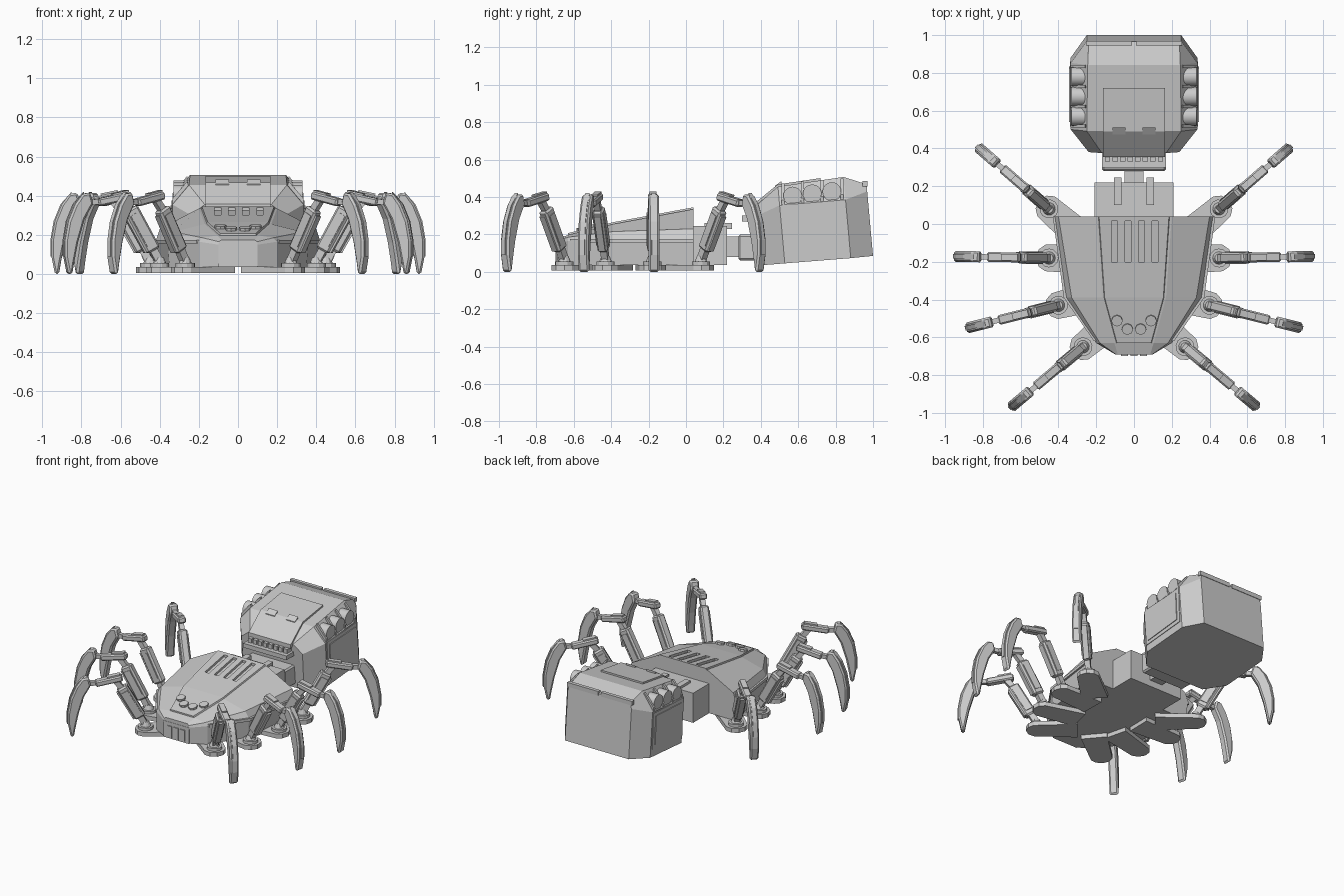
import bpy, bmesh, math
from mathutils import Matrix, Vector

if "Cube" in bpy.data.objects:
    bpy.data.objects.remove(bpy.data.objects["Cube"])

grey = bpy.data.materials.new("light_grey")
grey.diffuse_color = (0.6, 0.6, 0.6, 1)
grey.use_nodes = True
grey.node_tree.nodes["Principled BSDF"].inputs["Base Color"].default_value = grey.diffuse_color


def finish(name, bm, matrix=None, bevel=0, smooth=False):
    bmesh.ops.recalc_face_normals(bm, faces=bm.faces)
    me = bpy.data.meshes.new(name)
    bm.to_mesh(me)
    bm.free()
    me.materials.append(grey)
    ob = bpy.data.objects.new(name, me)
    bpy.context.collection.objects.link(ob)
    if matrix:
        ob.matrix_world = matrix
    if bevel:
        mod = ob.modifiers.new("bevel", 'BEVEL')
        mod.width, mod.segments = bevel, 1
    if smooth:
        for o in bpy.context.selected_objects:
            o.select_set(False)
        ob.select_set(True)
        bpy.context.view_layer.objects.active = ob
        bpy.ops.object.shade_smooth_by_angle()
    return ob


def loft(name, rings, **kw):
    bm = bmesh.new()
    vs = [[bm.verts.new(p) for p in ring] for ring in rings]
    n = len(vs[0])
    for a, b in zip(vs, vs[1:]):
        for i in range(n):
            bm.faces.new((a[i], a[(i + 1) % n], b[(i + 1) % n], b[i]))
    bm.faces.new(vs[0])
    bm.faces.new(vs[-1])
    return finish(name, bm, **kw)


def box(name, x, y, z, **kw):
    return loft(name, [[(x[0], y[0], h), (x[1], y[0], h), (x[1], y[1], h), (x[0], y[1], h)] for h in z], **kw)


def disc(name, r, z0, z1, n=16, r2=None, **kw):
    def ring(q, z):
        return [(q * math.cos(math.tau * i / n), q * math.sin(math.tau * i / n), z) for i in range(n)]
    return loft(name, [ring(r, z0), ring(r if r2 is None else r2, z1)], **kw)


def prism(name, pts, half, **kw):
    # side profile in (radius, height), extruded across
    return loft(name, [[(r, t, z) for r, z in pts] for t in (-half, half)], **kw)


def bar(name, a, b, thick, half, **kw):
    a, b = Vector(a), Vector(b)
    d = (b - a).normalized() * thick / 2
    n = Vector((-d.y, d.x))
    return prism(name, [a + n, b + n, b - n, a - n], half, **kw)


def cut(target, cutter):
    mod = target.modifiers.new("cut", 'BOOLEAN')
    mod.operation, mod.object, mod.solver = 'DIFFERENCE', cutter, 'EXACT'
    cutter.hide_render = True
    cutter.hide_set(True)


def sym(y, half, shear=0):
    # mirrored cross-section from its right half
    pts = half + [(-x, z) for x, z in reversed(half)]
    return [(x, y + (0.25 - z) * shear, z) for x, z in pts]


# Main hull
hull = loft("hull", [
    sym(0.04, [(0.40, 0.035), (0.42, 0.17), (0.40, 0.23), (0.20, 0.335)]),
    sym(-0.39, [(0.35, 0.035), (0.36, 0.17), (0.33, 0.215), (0.17, 0.255)]),
    sym(-0.63, [(0.20, 0.035), (0.20, 0.165), (0.18, 0.185), (0.105, 0.197)]),
    sym(-0.69, [(0.09, 0.035), (0.10, 0.15), (0.097, 0.165), (0.085, 0.175)])])

# Raised spine panel, following the roof slope
spine = loft("spine_panel", [
    sym(y, [(w, z - 0.02), (w - 0.01, z + 0.01)]) for y, w, z in
    [(0.04, 0.195, 0.335), (-0.39, 0.165, 0.255), (-0.63, 0.10, 0.197)]])
for i in range(4):
    x = -0.12 + i * 0.072
    c = box("vent_cutter", (x, x + 0.032), (-0.20, 0.015), (0.315, 0.5))
    for v in c.data.vertices:
        if v.co.z < 0.4:
            v.co.z = 0.329 + 0.186 * (v.co.y - 0.04)
    cut(spine, c)
    cut(hull, c)

# Eyes
for x, y in ((-0.09, -0.51), (-0.035, -0.555), (0.035, -0.555), (0.09, -0.51)):
    z = 0.265 + 0.242 * (y + 0.39)
    disc("eye", 0.03, -0.01, 0.014, 8,
         matrix=Matrix.Translation((x, y, z)) @ Matrix.Rotation(0.237, 4, 'X'))

# Front grille, side ledges
box("snout_plate", (-0.1, 0.1), (-0.692, -0.62), (0.035, 0.15))
for x in (-0.05, 0, 0.05):
    box("grille_bar", (x - 0.018, x + 0.018), (-0.699, -0.69), (0.045, 0.125))
for s in (-1, 1):
    loft("side_ledge", [[(s * (x + d), y, z) for d, z in
                         ((-0.02, 0.155), (0.012, 0.155), (0.012, 0.175), (-0.02, 0.175))]
                        for x, y in ((0.418, 0.04), (0.36, -0.39), (0.20, -0.62))])

# Rear block, neck and coupling
box("rear_block", (-0.21, 0.21), (0.03, 0.22), (0.035, 0.245))
for s in (-1, 1):
    box("rear_finger", (s * 0.085 - 0.02, s * 0.085 + 0.02), (0.10, 0.245), (0.23, 0.262))
box("neck", (-0.05, 0.05), (0.2, 0.32), (0.08, 0.19))
box("coupling", (-0.17, 0.17), (0.28, 0.42), (0.06, 0.20), bevel=0.01)

# Abdomen: tapered, tilted shell
K = 0.09
loft("abdomen", [
    sym(0.385, [(0.235, 0.035), (0.24, 0.30), (0.17, 0.355)], K),
    sym(0.51, [(0.335, 0.045), (0.335, 0.355), (0.25, 0.455)], K),
    sym(0.865, [(0.335, 0.073), (0.335, 0.385), (0.245, 0.507)], K),
    sym(0.985, [(0.25, 0.085), (0.25, 0.43), (0.24, 0.468)], K)])
# Roof hatch bending down over the front
loft("roof_hatch", [sym(y, [(0.165, z - 0.02), (0.165, z + 0.012)]) for y, z in
                    ((0.355, 0.345), (0.49, 0.455), (0.72, 0.489))])
for s in (-1, 1):
    loft("hatch_latch", [sym(y, [(0.035, z), (0.035, z + 0.02)]) for y, z in ((0.475, 0.44), (0.51, 0.464))],
         matrix=Matrix.Translation((s * 0.08, 0, 0)))
    box("rear_lip", (s * 0.01, s * 0.255), (0.945, 0.97), (0.455, 0.485))
box("front_visor", (-0.17, 0.17), (0.30, 0.40), (0.27, 0.30))
for i in range(8):
    x = -0.14 + i * 0.04
    box("visor_tooth", (x - 0.014, x + 0.014), (0.33, 0.40), (0.295, 0.33))


def side_plate(name, x, y, z, d):
    # tilted rectangular plate on the abdomen side
    return loft(name, [[(x + e, y[0] + .01, z[0]), (x + e, y[1] + .01, z[0] + 0.03),
                        (x + e, y[1], z[1] + 0.015), (x + e, y[0], z[1])] for e in (0, d)])


for s in (-1, 1):
    # Side panel with frame
    side_plate("side_frame", s * 0.33, (0.515, 0.85), (0.095, 0.36), s * 0.009)
    side_plate("side_panel", s * 0.338, (0.54, 0.825), (0.12, 0.335), s * 0.006)
    # Barrels in the sloping shoulder
    for i in range(3):
        disc("shoulder_barrel", 0.05, -0.035, 0.035, 20, smooth=True,
             matrix=Matrix.Translation((s * 0.295, 0.57 + i * 0.105, 0.405 + i * 0.012))
             @ Matrix.Rotation(math.pi / 2, 4, 'Y'))
    for i in range(4):
        y = 0.518 + i * 0.105
        z = 0.355 + i * 0.009
        loft("barrel_divider", [[(s * 0.333, v, z), (s * 0.335, v, z + 0.03),
                                 (s * 0.26, v, z + 0.118), (s * 0.25, v, z + 0.09)]
                                for v in (y - 0.008, y + 0.008)])

# Legs: foot pad, swivel, thigh, link and claw
claw = [(0.355, 0.36), (0.37, 0.415), (0.41, 0.41), (0.45, 0.355), (0.485, 0.27), (0.503, 0.17),
        (0.503, 0.09), (0.485, 0.0), (0.465, 0.0), (0.455, 0.06), (0.435, 0.16), (0.40, 0.28)]


def leg(hx, hy, ang):
    m = Matrix.Translation((hx, hy, 0)) @ Matrix.Rotation(ang, 4, 'Z')
    outline = [(-0.26, -0.085), (0.02, -0.07), (0.055, -0.045), (0.07, 0),
               (0.055, 0.045), (0.02, 0.07), (-0.26, 0.085)]
    loft("foot_pad", [[(r, t, z) for r, t in outline] for z in (0.006, 0.036)], matrix=m)
    disc("swivel_base", 0.05, 0.03, 0.055, 12, matrix=m)
    disc("swivel_post", 0.034, 0.055, 0.085, 12, r2=0.022, matrix=m)
    bar("hip_joint", (0.0, 0.06), (0.05, 0.15), 0.04, 0.018, matrix=m)
    bar("thigh", (0.035, 0.12), (0.155, 0.335), 0.075, 0.028, matrix=m, bevel=0.01)
    bar("thigh_panel", (0.052, 0.15), (0.14, 0.307), 0.045, 0.033, matrix=m)
    bar("thigh_back", (0.06, 0.12), (0.165, 0.305), 0.05, 0.018, matrix=m)
    bar("knee_joint", (0.14, 0.31), (0.20, 0.385), 0.035, 0.016, matrix=m)
    bar("link", (0.15, 0.402), (0.325, 0.365), 0.04, 0.026, matrix=m, bevel=0.008)
    bar("link_cap", (0.165, 0.42), (0.25, 0.402), 0.018, 0.018, matrix=m)
    bar("ankle_joint", (0.30, 0.37), (0.40, 0.365), 0.028, 0.014, matrix=m)
    prism("claw", claw, 0.029, matrix=m, bevel=0.012)
    prism("claw_ridge", [(0.40, 0.42), (0.456, 0.357), (0.492, 0.27), (0.509, 0.17), (0.509, 0.09),
                         (0.49, 0.09), (0.48, 0.2), (0.43, 0.33)], 0.012, matrix=m)


for hx, hy, deg in ((0.45, 0.08, 41), (0.45, -0.18, 1), (0.40, -0.43, -14), (0.27, -0.65, -40)):
    a = math.radians(deg)
    leg(hx, hy, a)
    leg(-hx, hy, math.pi - a)
